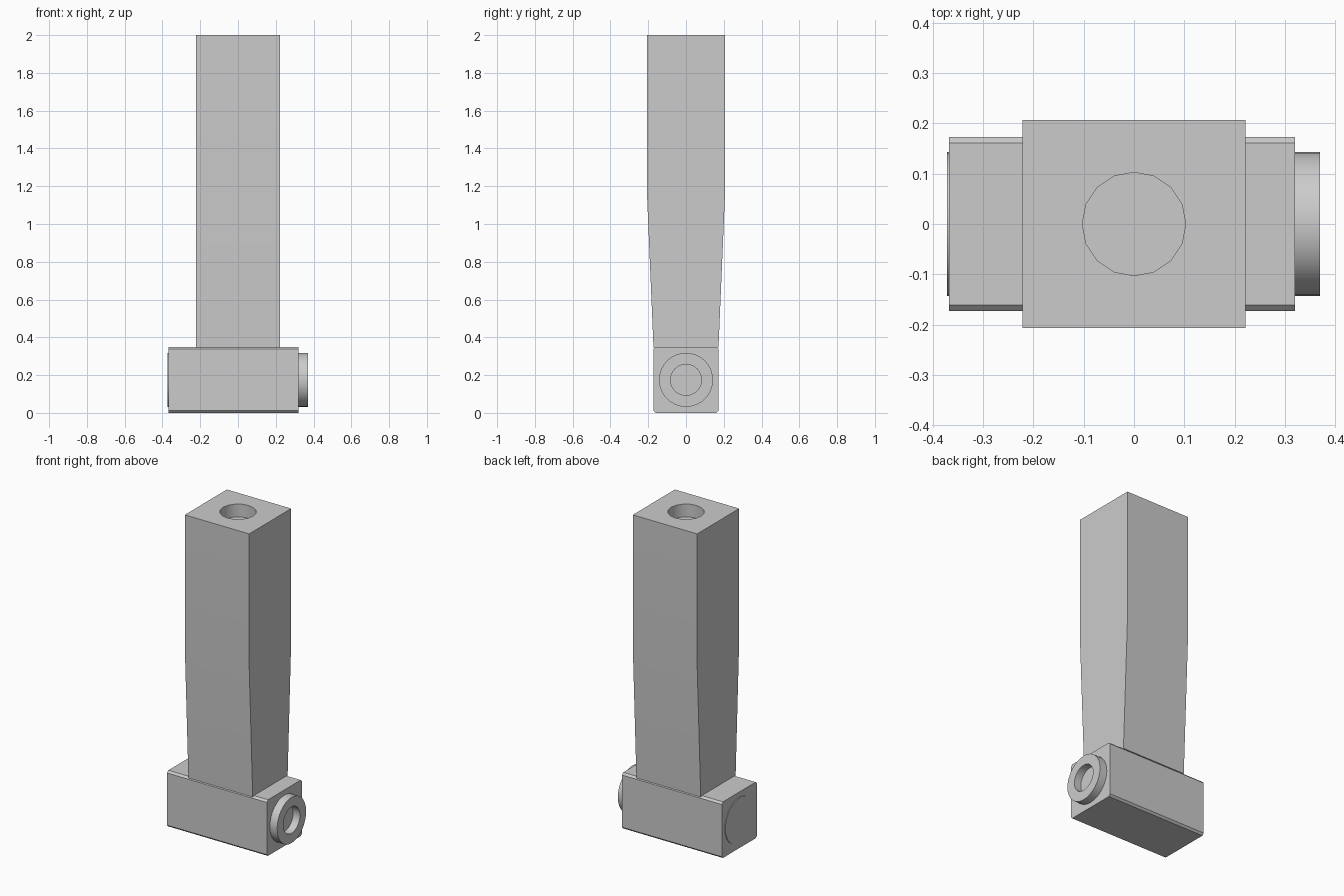
import bpy, bmesh, math
from mathutils import Matrix, Vector

cube = bpy.data.objects.get("Cube")
if cube:
    bpy.data.objects.remove(cube, do_unlink=True)

grey = bpy.data.materials.new("light_grey")
grey.use_nodes = True
colour = (0.6, 0.6, 0.6, 1)
grey.diffuse_color = colour
grey.node_tree.nodes["Principled BSDF"].inputs["Base Color"].default_value = colour


def finish(name, bm):
    bmesh.ops.remove_doubles(bm, verts=bm.verts, dist=1e-5)
    bmesh.ops.recalc_face_normals(bm, faces=bm.faces)
    mesh = bpy.data.meshes.new(name)
    bm.to_mesh(mesh)
    bm.free()
    mesh.materials.append(grey)
    ob = bpy.data.objects.new(name, mesh)
    bpy.context.collection.objects.link(ob)
    return ob


def extrude_x(name, profile, x0, x1):
    """Extrude a (y, z) outline along x."""
    bm = bmesh.new()
    face = bm.faces.new([bm.verts.new((x0, y, z)) for y, z in profile])
    geom = bmesh.ops.extrude_face_region(bm, geom=[face], use_keep_orig=True)["geom"]
    verts = [v for v in geom if isinstance(v, bmesh.types.BMVert)]
    bmesh.ops.translate(bm, verts=verts, vec=(x1 - x0, 0, 0))
    return finish(name, bm)


def turn_x(name, profile, z, steps=32):
    """Turn an (x, radius) outline around a horizontal axis at height z."""
    bm = bmesh.new()
    verts = [bm.verts.new((x, 0, z + r)) for x, r in profile]
    edges = [bm.edges.new(pair) for pair in zip(verts, verts[1:])]
    bmesh.ops.spin(bm, geom=verts + edges, cent=(0, 0, z), axis=(1, 0, 0),
                   angle=math.tau, steps=steps, use_duplicate=False)
    return finish(name, bm)


def smooth(ob):
    bpy.ops.object.select_all(action="DESELECT")
    ob.select_set(True)
    bpy.context.view_layer.objects.active = ob
    bpy.ops.object.shade_smooth_by_angle(angle=math.radians(30))


# Base block with chamfered long edges
w, h, c = 0.173, 0.35, 0.012
extrude_x("base_block", [(-w + c, 0), (w - c, 0), (w, c), (w, h - c),
                         (w - c, h), (-w + c, h), (-w, h - c), (-w, c)], -0.368, 0.32)

# Upright shaft, tapering towards the base
right_side = [(0.172, 0.345), (0.207, 1.17), (0.207, 2)]
shaft = extrude_x("shaft", right_side + [(-y, z) for y, z in reversed(right_side)],
                  -0.222, 0.222)

# Round socket sunk into the shaft top
bm = bmesh.new()
bmesh.ops.create_cone(bm, cap_ends=True, segments=16, radius1=0.103, radius2=0.103,
                      depth=0.2, matrix=Matrix.Translation(Vector((0, 0, 2.02))))
cutter = finish("socket_cutter", bm)
cutter.hide_render = True
mod = shaft.modifiers.new("socket", "BOOLEAN")
mod.operation = "DIFFERENCE"
mod.solver = "EXACT"
mod.object = cutter
bpy.context.view_layer.objects.active = shaft
bpy.ops.object.modifier_apply(modifier=mod.name)
bpy.data.objects.remove(cutter, do_unlink=True)
smooth(shaft)

# Hollow collar on one end, thin disc on the other
axis = 0.175
smooth(turn_x("end_collar", [(0.318, 0), (0.318, 0.143), (0.37, 0.143), (0.37, 0.082),
                             (0.323, 0.082), (0.323, 0)], axis))
smooth(turn_x("end_disc", [(-0.366, 0), (-0.366, 0.143), (-0.372, 0.143), (-0.372, 0)], axis))
